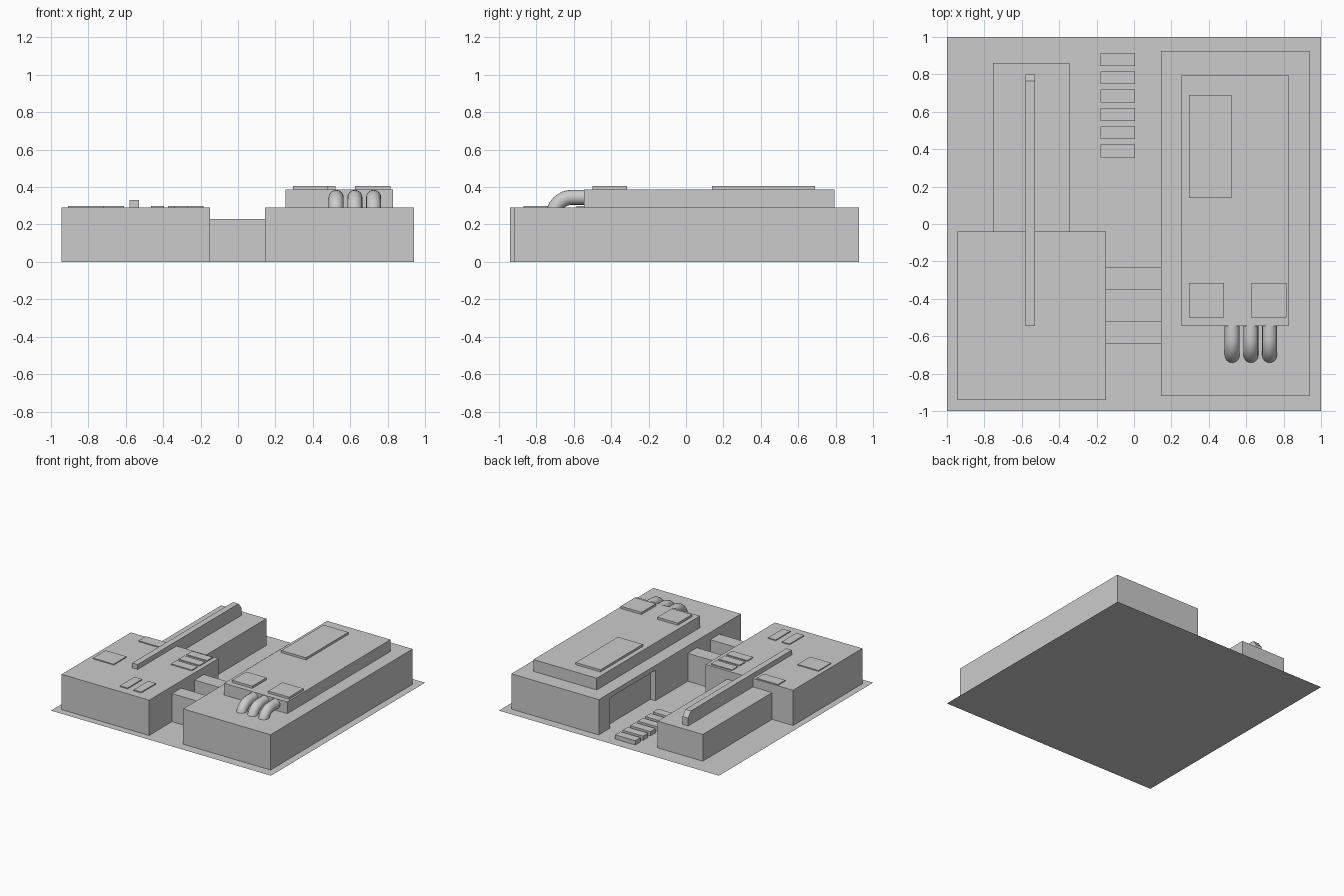
import bpy, bmesh, math

if "Cube" in bpy.data.objects:
    bpy.data.objects.remove(bpy.data.objects["Cube"])


def prism(name, outline, z0, z1, bottom=False):
    """Extrude an xy outline upward; grounded parts are left open underneath."""
    bm = bmesh.new()
    lo = [bm.verts.new((x, y, z0)) for x, y in outline]
    hi = [bm.verts.new((x, y, z1)) for x, y in outline]
    n = len(outline)
    for i in range(n):
        j = (i + 1) % n
        bm.faces.new((lo[i], lo[j], hi[j], hi[i]))
    bm.faces.new(hi)
    if bottom:
        bm.faces.new(lo[::-1])
    me = bpy.data.meshes.new(name)
    bm.to_mesh(me)
    bm.free()
    ob = bpy.data.objects.new(name, me)
    bpy.context.collection.objects.link(ob)
    return ob


def box(name, x0, x1, y0, y1, z0, z1, bottom=False):
    return prism(name, [(x0, y0), (x1, y0), (x1, y1), (x0, y1)], z0, z1, bottom)


# ground plate
bpy.ops.mesh.primitive_plane_add(size=2)
bpy.context.object.name = "ground_plate"

# right building: walls with a shallow loading recess on the left side, roof slab above
prism("right_walls", [(.145, -.92), (.94, -.92), (.94, .925), (.145, .925),
                      (.145, .78), (.19, .78), (.19, .19), (.145, .19)], 0, .25)
box("right_roof", .145, .94, -.92, .925, .25, .29, True)
box("right_upper_storey", .255, .83, -.545, .795, .29, .387)

# roof panels on the upper storey
for i, (x0, x1, y0, y1) in enumerate([(.295, .52, .14, .69),
                                      (.295, .48, -.5, -.315),
                                      (.625, .815, -.5, -.315)]):
    box(f"upper_panel_{i}", x0, x1, y0, y1, .387, .405)

# left building: wide front block and lower rear wing
box("left_front_block", -.945, -.15, -.94, -.04, 0, .29)
box("left_rear_wing", -.755, -.345, -.04, .86, 0, .22)

# low roof panels on the front block
for i, (x0, x1, y0, y1) in enumerate([(-.91, -.72, -.585, -.42),
                                      (-.805, -.61, -.14, -.045),
                                      (-.375, -.185, -.135, -.06),
                                      (-.375, -.185, -.235, -.16),
                                      (-.375, -.185, -.335, -.26),
                                      (-.465, -.395, -.87, -.68),
                                      (-.34, -.27, -.87, -.68)]):
    box(f"left_panel_{i}", x0, x1, y0, y1, .29, .298)

# long roof duct with a chamfered rear end
bm = bmesh.new()
profile = [(-.545, .21), (.80, .21), (.80, .285), (.765, .33), (-.545, .33)]
sides = [[bm.verts.new((x, y, z)) for y, z in profile] for x in (-.58, -.53)]
bm.faces.new(sides[0])
bm.faces.new(sides[1])
for i in range(5):
    j = (i + 1) % 5
    bm.faces.new((sides[0][i], sides[0][j], sides[1][j], sides[1][i]))
bmesh.ops.recalc_face_normals(bm, faces=bm.faces)
me = bpy.data.meshes.new("roof_duct")
bm.to_mesh(me)
bm.free()
bpy.context.collection.objects.link(bpy.data.objects.new("roof_duct", me))

# two enclosed bridges joining the buildings
for i, y in enumerate((-.29, -.582)):
    box(f"bridge_{i}", -.45, .45, y - .06, y + .06, 0, .23)

# row of low blocks in the yard
for i in range(6):
    y = .39 + i * .098
    box(f"yard_block_{i}", -.18, .005, y - .034, y + .034, 0, .035)

# three bent pipes from the upper storey down into the roof
for i, x in enumerate((.525, .625, .725)):
    path = [(-.53, .345)]
    path += [(-.61 - .1 * math.sin(a), .245 + .1 * math.cos(a))
             for a in (k * math.pi / 16 for k in range(9))]
    bm = bmesh.new()
    rings = []
    for k, (y, z) in enumerate(path):
        a = max(0, k - 1) * math.pi / 16
        ring = []
        for s in range(16):
            t = s * math.tau / 16
            r = .04 * math.sin(t)
            ring.append(bm.verts.new((x + .04 * math.cos(t),
                                      y - r * math.sin(a), z + r * math.cos(a))))
        rings.append(ring)
    for a, b in zip(rings, rings[1:]):
        for s in range(16):
            q = (s + 1) % 16
            bm.faces.new((a[s], a[q], b[q], b[s])).smooth = True
    bmesh.ops.recalc_face_normals(bm, faces=bm.faces)
    # open tube: make sure the top of the first segment faces up
    top = max(bm.faces, key=lambda f: f.calc_center_median().z)
    if top.normal.z < 0:
        bmesh.ops.reverse_faces(bm, faces=bm.faces)
    me = bpy.data.meshes.new(f"bent_pipe_{i}")
    bm.to_mesh(me)
    bm.free()
    bpy.context.collection.objects.link(bpy.data.objects.new(f"bent_pipe_{i}", me))
